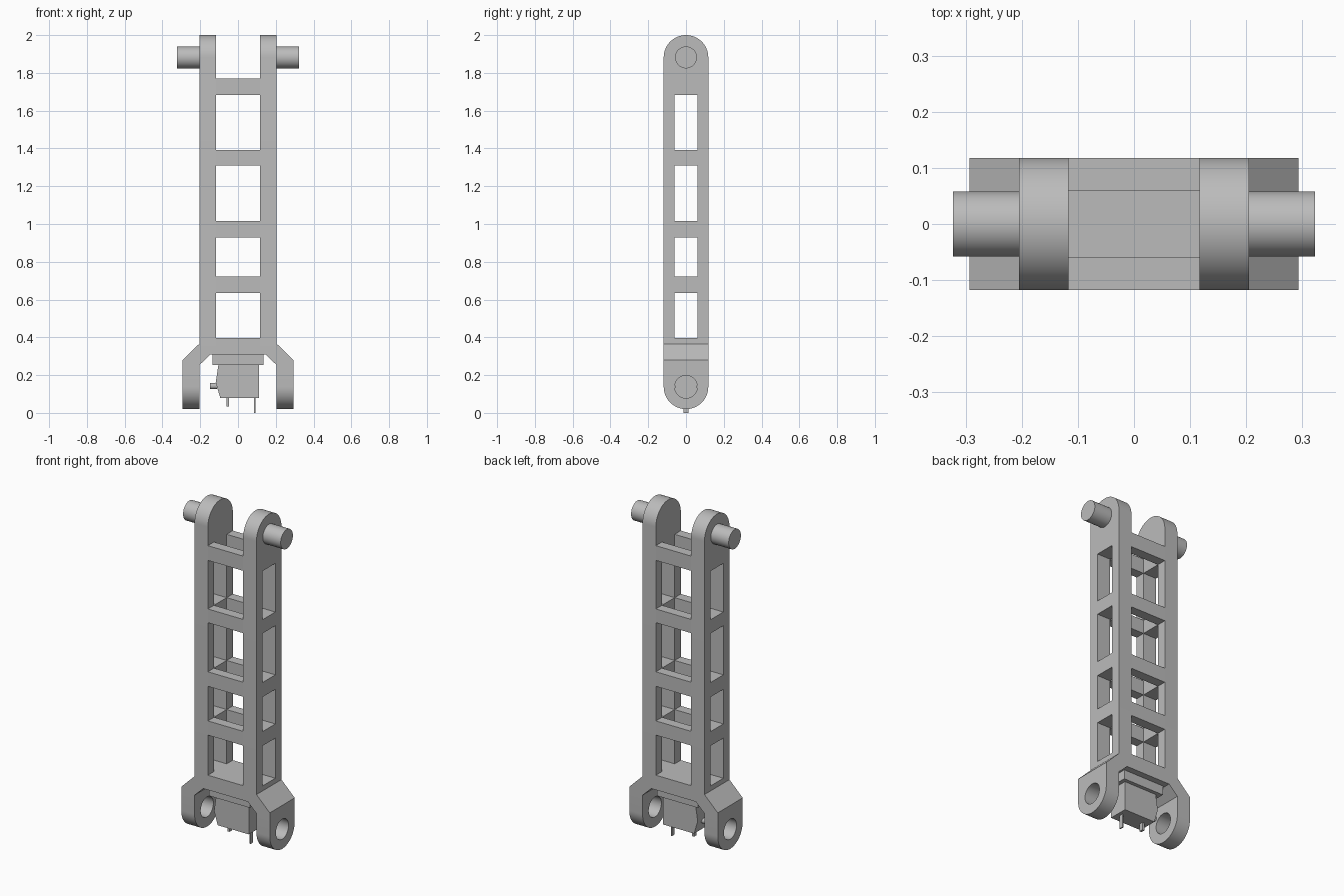
import bpy, bmesh, math

old = bpy.data.objects.get("Cube")
if old:
    bpy.data.objects.remove(old, do_unlink=True)

grey = bpy.data.materials.new("plain_grey")
grey.use_nodes = True
COLOUR = (0.5, 0.5, 0.5, 1)
grey.diffuse_color = COLOUR
grey.node_tree.nodes["Principled BSDF"].inputs["Base Color"].default_value = COLOUR

# Main dimensions
DEPTH, SHAFT_Y = 0.118, 0.06
IN_X, OUT_X, FORK_X, PIN_X = 0.117, 0.205, 0.293, 0.323
PIN_Z, HOLE_Z = 2 - DEPTH, 0.02 + DEPTH
FLOOR_Z, RUNG_TOP = 0.308, 1.77
WINDOWS = [(0.396, 0.636), (0.721, 0.928), (1.015, 1.309), (1.391, 1.682)]


def rect(u, z0, z1):
    return [(-u, z0), (u, z0), (u, z1), (-u, z1)]


def arc(cz, r, a0, a1, n=32):
    steps = [math.radians(a0 + (a1 - a0) * i / n) for i in range(n + 1)]
    return [(r * math.cos(a), cz + r * math.sin(a)) for a in steps]


def circle(cz, r):
    return arc(cz, r, 0, 360, 48)[:-1]


def plate(name, loops, axis, lo, hi):
    """Extrude an outline with holes along x or y, from lo to hi."""
    curve = bpy.data.curves.new(name, "CURVE")
    curve.dimensions = "2D"
    curve.fill_mode = "BOTH"
    curve.extrude = (hi - lo) / 2
    for loop in loops:
        spline = curve.splines.new("POLY")
        spline.points.add(len(loop) - 1)
        for point, (u, v) in zip(spline.points, loop):
            point.co = (u, v, 0, 1)
        spline.use_cyclic_u = True
    helper = bpy.data.objects.new(name + "_outline", curve)
    bpy.context.collection.objects.link(helper)
    deps = bpy.context.evaluated_depsgraph_get()
    mesh = bpy.data.meshes.new_from_object(helper.evaluated_get(deps))
    bpy.data.objects.remove(helper, do_unlink=True)
    mid = (lo + hi) / 2
    for vert in mesh.vertices:
        u, v, w = vert.co
        vert.co = (w + mid, u, v) if axis == "X" else (u, w + mid, v)
    bm = bmesh.new()
    bm.from_mesh(mesh)
    bmesh.ops.remove_doubles(bm, verts=bm.verts, dist=1e-5)
    bmesh.ops.recalc_face_normals(bm, faces=bm.faces)
    bm.to_mesh(mesh)
    bm.free()
    mesh.materials.clear()
    mesh.materials.append(grey)
    obj = bpy.data.objects.new(name, mesh)
    bpy.context.collection.objects.link(obj)
    bpy.ops.object.select_all(action="DESELECT")
    obj.select_set(True)
    bpy.context.view_layer.objects.active = obj
    bpy.ops.object.shade_smooth_by_angle(angle=math.radians(30))
    return obj


def side_plate(name, loops, side, near, far):
    lo, hi = sorted((side * near, side * far))
    return plate(name, loops, "X", lo, hi)


for side, tag in ((1, "left"), (-1, "right")):
    # Side walls with rounded top lugs and narrow windows
    outline = [(-DEPTH, FLOOR_Z), (DEPTH, FLOOR_Z)] + arc(PIN_Z, DEPTH, 0, 180)
    windows = [rect(SHAFT_Y, a, b) for a, b in WINDOWS]
    side_plate(tag + "_side_wall", [outline] + windows, side, IN_X, OUT_X)
    # Hinge pins
    side_plate(tag + "_pin", [circle(PIN_Z, 0.058)], side, OUT_X, PIN_X)
    # Fork: sloped knee and lug with a hole
    knee = [(OUT_X, 0.366), (FORK_X, 0.28), (FORK_X, 0.253),
            (OUT_X, 0.253), (0.147, FLOOR_Z)]
    plate(tag + "_fork_knee", [[(side * x, z) for x, z in knee]], "Y", -DEPTH, DEPTH)
    lug = [(DEPTH, 0.253), (-DEPTH, 0.253)] + arc(HOLE_Z, DEPTH, 180, 360)
    side_plate(tag + "_fork_lug", [lug, circle(HOLE_Z, 0.06)], side, OUT_X, FORK_X)

# Front and back ladders of rungs around the hollow shaft
for name, lo, hi in (("front", -DEPTH, -SHAFT_Y), ("back", SHAFT_Y, DEPTH)):
    edges = [FLOOR_Z] + [z for pair in WINDOWS for z in pair] + [RUNG_TOP]
    for i in range(0, len(edges), 2):
        plate(f"{name}_rung_{i // 2 + 1}", [rect(IN_X, edges[i], edges[i + 1])], "Y", lo, hi)

# Solid floor of the shaft
plate("shaft_floor", [rect(IN_X, FLOOR_Z, WINDOWS[0][0])], "Y", -SHAFT_Y, SHAFT_Y)

# Small switch hanging between the fork arms
plate("switch_flange", [rect(0.135, 0.253, FLOOR_Z)], "Y", -0.08, 0.08)
body = [(-0.104, 0.253), (-0.118, 0.16), (-0.094, 0.08), (0.112, 0.08), (0.112, 0.253)]
plate("switch_body", [body], "Y", -0.058, 0.058)
plate("switch_knob", [circle(0.142, 0.016)], "X", -0.147, -0.11)
plate("switch_thin_terminal", [rect(0.012, 0, 0.08)], "X", 0.084, 0.092)
plate("switch_wide_terminal", [rect(0.012, 0.035, 0.08)], "X", -0.062, -0.048)
